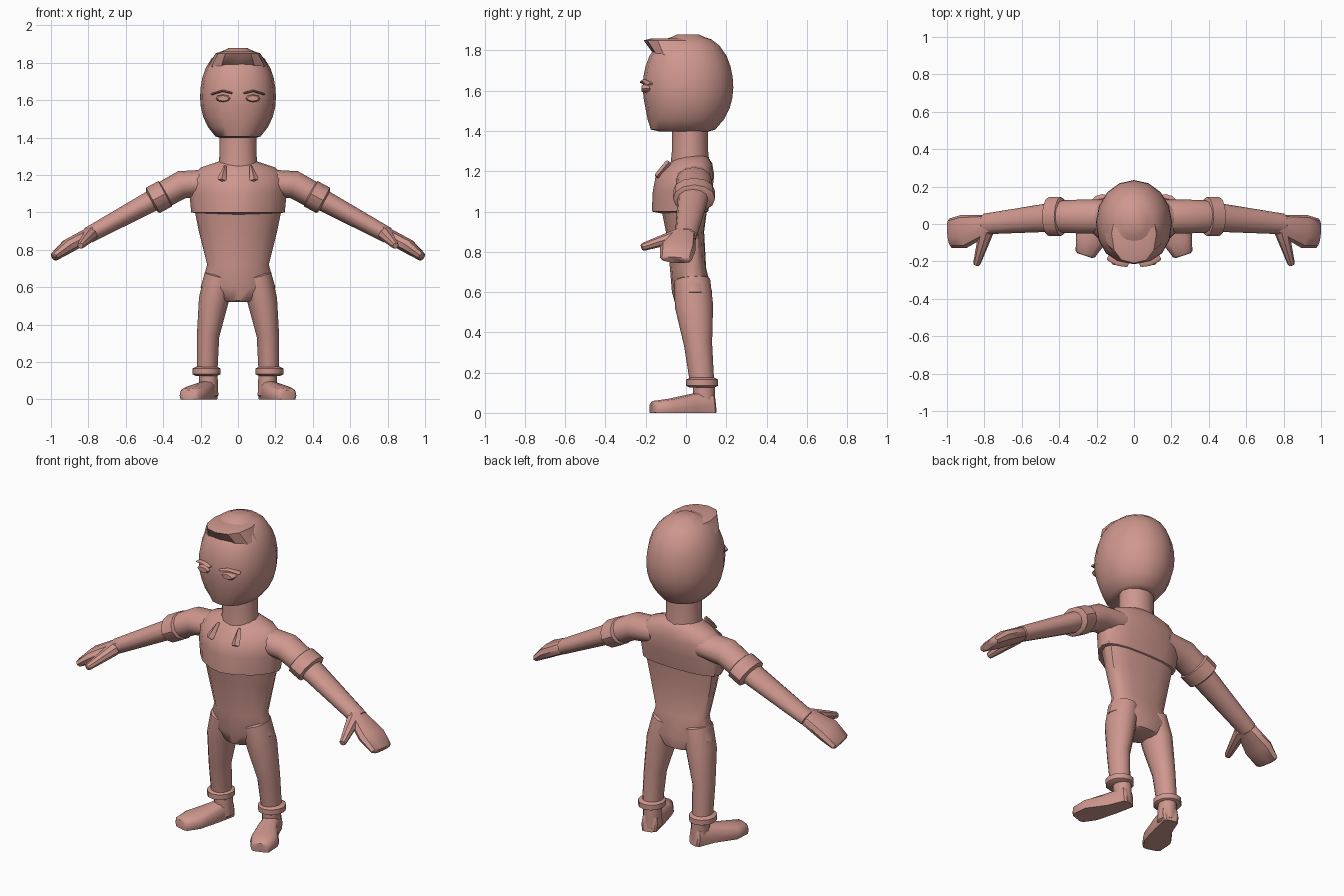
import bpy, bmesh, math
from mathutils import Vector

if "Cube" in bpy.data.objects:
    bpy.data.objects.remove(bpy.data.objects["Cube"])

clay = bpy.data.materials.new("pink clay")
clay.use_nodes = True
clay.diffuse_color = (0.62, 0.31, 0.27, 1)
clay.node_tree.nodes["Principled BSDF"].inputs["Base Color"].default_value = clay.diffuse_color


def finish(name, mesh_builder):
    """Turn the bmesh into a smooth shaded object that keeps sharp edges."""
    bmesh.ops.recalc_face_normals(mesh_builder, faces=mesh_builder.faces)
    mesh = bpy.data.meshes.new(name)
    mesh_builder.to_mesh(mesh)
    mesh_builder.free()
    mesh.materials.append(clay)
    for polygon in mesh.polygons:
        polygon.use_smooth = True
    mesh.set_sharp_from_angle(angle=math.radians(40))
    bpy.context.collection.objects.link(bpy.data.objects.new(name, mesh))


def rounded(value, power):
    """Superellipse form of a sine or cosine."""
    return math.copysign(abs(value) ** (2 / power), value)


def rim(row, neighbour):
    """Smaller ring just past the end of a part, so that the end is bevelled."""
    end = Vector(row[:3])
    outward = (end - Vector(neighbour[:3])).normalized()
    return (*(end + outward * .01), *(radius * .75 for radius in row[3:]))


def loft(name, *rows, sides=12, back=2, front=2, mirror=1):
    """Skin rings along a path; row = x, y, z, width, depth, optional front depth."""
    rows = [rim(rows[0], rows[1]), *rows, rim(rows[-1], rows[-2])]
    centres = [Vector(row[:3]) for row in rows]
    span = centres[-1] - centres[0]
    sideways = abs(span.x) > max(abs(span.y), abs(span.z))
    width_axis = Vector((not sideways, sideways, 0))
    builder = bmesh.new()
    rings = []
    for index, (row, centre) in enumerate(zip(rows, centres)):
        following = centres[min(index + 1, len(rows) - 1)]
        along = (following - centres[max(index - 1, 0)]).normalized()
        across = (width_axis - along * along.dot(width_axis)).normalized()
        deep = along.cross(across)
        ring = []
        for step in range(sides):
            cosine = math.cos(math.tau * step / sides)
            sine = math.sin(math.tau * step / sides)
            power, depth = (back, row[4]) if sine > 0 else (front, row[-1])
            point = (centre + across * row[3] * rounded(cosine, power)
                     + deep * depth * rounded(sine, power))
            ring.append(builder.verts.new((point.x * mirror, point.y, max(point.z, 0))))
        rings.append(ring)
    for lower, upper in zip(rings, rings[1:]):
        for step in range(sides):
            builder.faces.new((lower[step - 1], lower[step], upper[step], upper[step - 1]))
    builder.faces.new(rings[0])
    builder.faces.new(rings[-1])
    finish(name, builder)


def pair(name, *rows, **options):
    for label, sign in (("left", 1), ("right", -1)):
        loft(f"{label}_{name}", *rows, mirror=sign, **options)


def arm_row(x, y, width, thickness):
    """Ring centred on the straight slope from shoulder to fingertips."""
    return (x, y, 1.31 - .54 * x, width, thickness)


def trunk_row(z, width, front, back):
    return (0, .03, z, width, back - .03, front + .03)


def head_row(height):
    """Ring of a ball that is fuller above, with the chin pushed forward below."""
    radius = (1 - height ** 2) ** (.35 if height > 0 else .5)
    chin = 1 + .9 * height ** 4 if height < 0 else 1
    depth = .225 * radius
    return (0, .01, 1.615 + .26 * height, .203 * radius, depth, depth * chin)


# Head, overhanging fringe and neck
levels = [step / 5 for step in range(-4, 5)]
loft("head", *map(head_row, [*levels, .92, .98]), sides=16, front=2.3)
loft("fringe", (0, -.05, 1.78, .16, .11), (0, -.05, 1.85, .12, .16), front=2.4)
loft("neck", (0, .02, 1.2, .11, .1), (0, .02, 1.3, .1, .09), (0, .02, 1.42, .1, .09))

# Trunk: slim waist and hips under a wider shirt chest
loft("waist_and_hips", trunk_row(.53, .1, .05, .12), trunk_row(.6, .2, .07, .13),
     trunk_row(.72, .165, .08, .1), trunk_row(.9, .21, .1, .09),
     trunk_row(1.05, .24, .13, .11), sides=16, back=2.6, front=1.8)
loft("shirt_chest", trunk_row(1, .25, .17, .11), trunk_row(1.1, .26, .165, .13),
     trunk_row(1.18, .26, .15, .14), trunk_row(1.24, .2, .08, .13),
     trunk_row(1.27, .11, .06, .11), sides=16, back=2.6, front=1.65)

# Arms
pair("sleeve", (.15, .04, 1.16, .09, .07), arm_row(.3, .04, .09, .075),
     arm_row(.42, .04, .085, .07))
pair("sleeve_cuff", arm_row(.39, .04, .105, .077), arm_row(.455, .04, .105, .077))
pair("forearm", arm_row(.4, .04, .08, .06), arm_row(.8, 0, .055, .043))
pair("hand", arm_row(.77, 0, .05, .04), arm_row(.91, -.04, .09, .04),
     (.98, -.05, .765, .08, .025), sides=10, back=2.4, front=2.4)
pair("thumb", (.79, -.04, .88, .04, .035), (.84, -.21, .825, .02, .02), sides=8)

# Legs, turn-ups and splayed shoes
pair("leg", (.1, .03, .66, .08, .09), (.13, .04, .53, .08, .095),
     (.16, .06, .34, .06, .07), (.165, .08, .15, .055, .06))
pair("trouser_cuff", (.168, .08, .135, .075, .08), (.168, .08, .165, .075, .08))
pair("ankle", (.155, .09, .02, .05, .055), (.16, .09, .15, .05, .055))
pair("shoe", (.15, .13, .04, .045, .07), (.18, .03, .03, .055, .065),
     (.235, -.085, .02, .08, .05), (.26, -.16, .02, .055, .04), back=2.8, front=2.8)

# Eyes, brows and collar tips
pair("eye", (.08, -.17, 1.61, .04, .02), (.08, -.21, 1.61, .04, .02), sides=8)
pair("eyebrow", (.04, -.21, 1.64, .02, .006), (.08, -.205, 1.65, .02, .006),
     (.13, -.18, 1.635, .02, .006), sides=6)
pair("collar_tip", (.07, -.09, 1.24, .01, .015), (.085, -.14, 1.18, .025, .015), sides=4)
